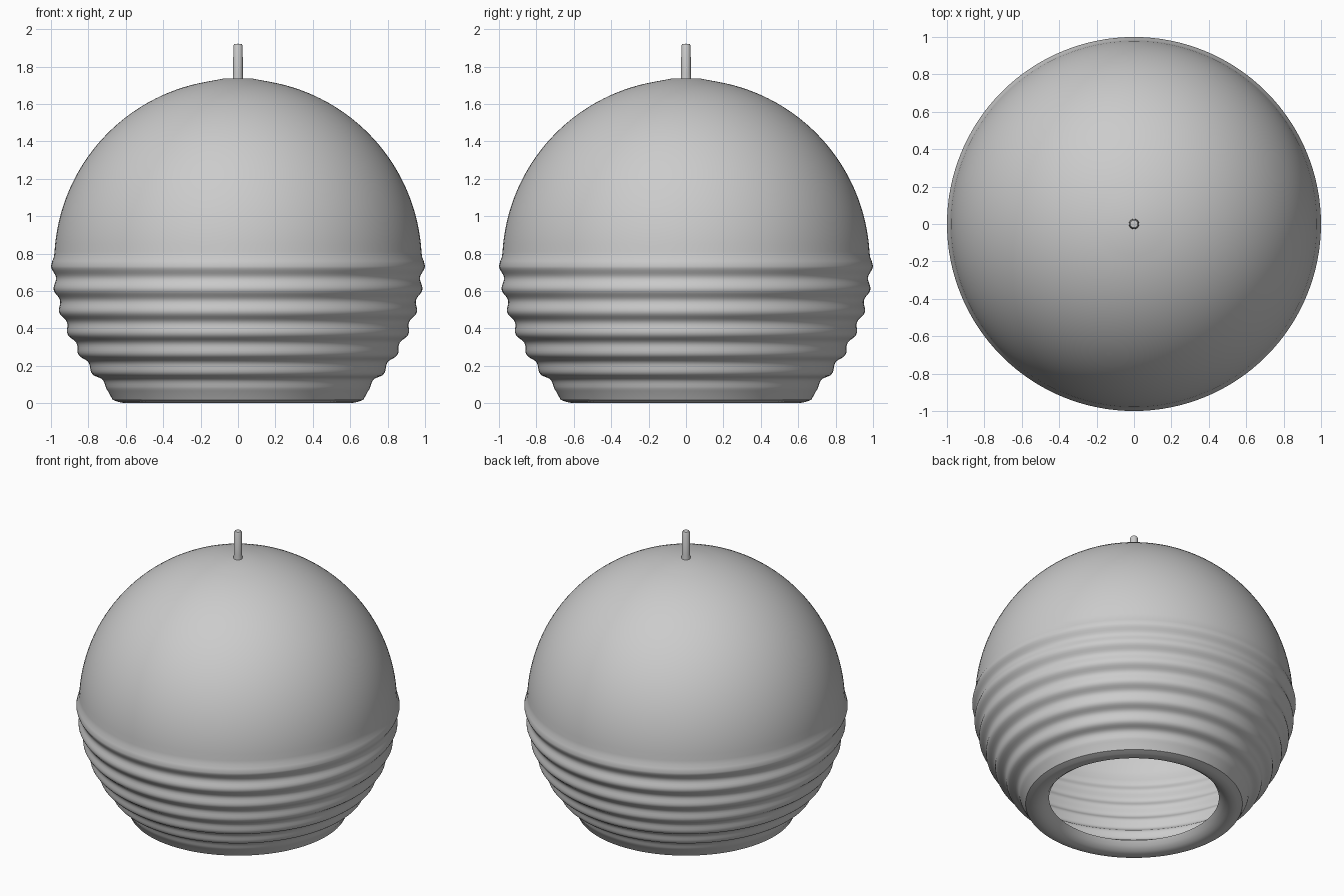
import bpy, bmesh, math

if "Cube" in bpy.data.objects:
    bpy.data.objects.remove(bpy.data.objects["Cube"])


def lathe(name, profile, segments, angle=40):
    """Revolve an (r, z) profile around the z axis; r = 0 makes a pole."""
    bm = bmesh.new()
    rings = []
    for r, z in profile:
        if r < 1e-6:
            rings.append([bm.verts.new((0, 0, z))] * segments)
        else:
            rings.append([bm.verts.new((r * math.cos(a), r * math.sin(a), z))
                          for a in (2 * math.pi * i / segments for i in range(segments))])
    for lo, hi in zip(rings, rings[1:]):
        for i in range(segments):
            j = (i + 1) % segments
            quad = list(dict.fromkeys((lo[i], lo[j], hi[j], hi[i])))
            bm.faces.new(quad)
    mesh = bpy.data.meshes.new(name)
    bm.to_mesh(mesh)
    bm.free()
    obj = bpy.data.objects.new(name, mesh)
    bpy.context.collection.objects.link(obj)
    bpy.ops.object.select_all(action='DESELECT')
    obj.select_set(True)
    bpy.context.view_layer.objects.active = obj
    bpy.ops.object.shade_smooth_by_angle(angle=math.radians(angle))
    return obj


CENTRE_Z, DOME_R = 0.75, 0.983
RIB_STEP, RIBS = 7.25, 7

# Rolled lip turning inward around the open bottom
profile = [(0.525, 0.06), (0.545, 0.032), (0.575, 0.011), (0.61, 0.001),
           (0.64, 0.007), (0.67, 0.018)]

# Rippled lower half: ribs riding on a slowly widening arc
steps = 10 * (RIBS - 1)
for i in range(steps, -1, -1):
    t = i / steps
    a = math.radians(-1 - t * RIB_STEP * (RIBS - 1))
    r = 0.989 - 0.024 * t + 0.011 * math.cos(2 * math.pi * i / 10)
    profile.append((r * math.cos(a), CENTRE_Z + r * math.sin(a)))

# Smooth upper dome with a small flat crown
profile += [(0.993, 0.76), (0.984, 0.783)]
for i in range(33):
    a = math.radians(3.5 + i * 76.5 / 32)
    profile.append((DOME_R * math.cos(a),
                    min(CENTRE_Z + DOME_R * math.sin(a), 1.735)))
profile += [(0.08, 1.735), (0, 1.735)]
lathe("lamp_shade", profile, 128)

# Short cord stem on top
lathe("cord_stem", [(0.028, 1.73), (0.026, 1.76), (0.025, 1.91),
                    (0.02, 1.92), (0, 1.922)], 24)
